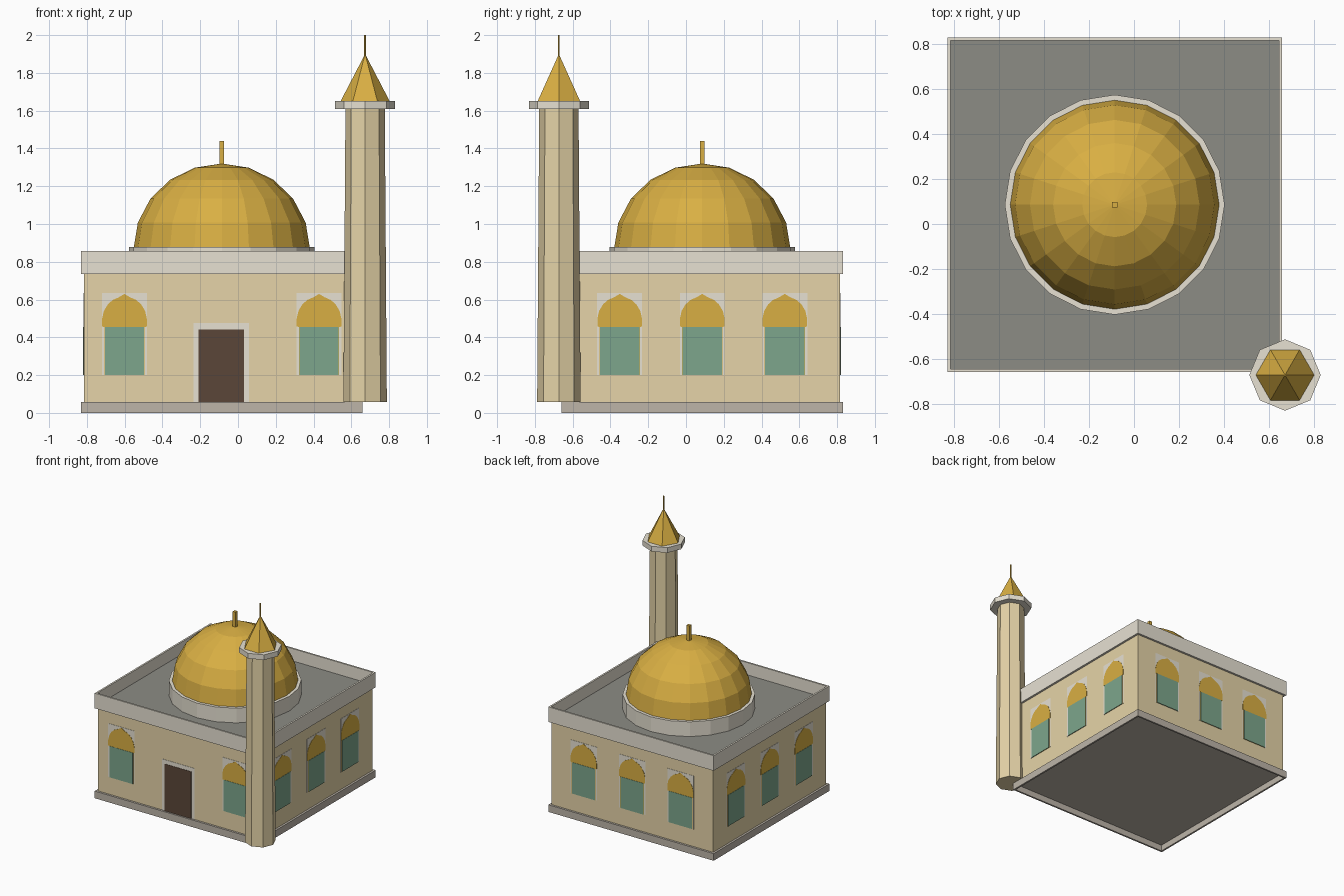
import bpy, bmesh, math
from mathutils import Matrix, Vector

if "Cube" in bpy.data.objects:
    bpy.data.objects.remove(bpy.data.objects["Cube"])


def mat(name, hexcol):
    lin = []
    for i in (0, 2, 4):
        c = int(hexcol[i:i + 2], 16) / 255
        lin.append(c / 12.92 if c <= 0.04045 else ((c + 0.055) / 1.055) ** 2.4)
    m = bpy.data.materials.new(name)
    m.diffuse_color = (*lin, 1)
    m.use_nodes = True
    m.node_tree.nodes["Principled BSDF"].inputs["Base Color"].default_value = m.diffuse_color
    return m


SAND = mat("sandstone", "E6D4A8")
TRIM = mat("pale_stone", "ECE6D7")
PLINTH = mat("grey_stone", "BDB5A9")
ROOF = mat("roof_grey", "8C8C85")
GOLD = mat("gold", "D9AF43")
WOOD = mat("dark_wood", "5B4638")
GLASS = mat("green_glass", "7DA68C")

CX, CY = -0.086, 0.086      # centre of the hall
HALF = 0.729                # half width of the walls
EAVE = 0.746                # half width of plinth and parapet


def finish(bm, name, *mats):
    bmesh.ops.recalc_face_normals(bm, faces=bm.faces[:])
    me = bpy.data.meshes.new(name)
    bm.to_mesh(me)
    bm.free()
    for m in mats:
        me.materials.append(m)
    ob = bpy.data.objects.new(name, me)
    bpy.context.collection.objects.link(ob)
    return ob


def box_bm(x, y, half, z0, z1):
    bm = bmesh.new()
    bmesh.ops.create_cube(bm, size=1)
    bmesh.ops.transform(bm, verts=bm.verts[:], matrix=Matrix.Translation((x, y, (z0 + z1) / 2))
                        @ Matrix.Diagonal((half * 2, half * 2, z1 - z0, 1)))
    return bm


def tray(name, z0, z1, up, depth, rim, floor):
    """Square box with its top (up=1) or bottom (up=-1) sunk inside a thin rim."""
    bm = box_bm(CX, CY, EAVE, z0, z1)
    face = max(bm.faces, key=lambda f: up * f.calc_center_median().z)
    bmesh.ops.inset_region(bm, faces=[face], thickness=0.02)
    well = bmesh.ops.extrude_face_region(bm, geom=[face])["geom"]
    bmesh.ops.translate(bm, vec=(0, 0, -up * depth),
                        verts=[v for v in well if isinstance(v, bmesh.types.BMVert)])
    for f in well:
        if isinstance(f, bmesh.types.BMFace):
            f.material_index = 1
    if face.is_valid:
        bmesh.ops.delete(bm, geom=[face], context='FACES_ONLY')
    return finish(bm, name, rim, floor)


def lathe(name, m, x, y, sides, profile):
    """Faceted solid from (radius, z) pairs; zero radius makes a tip."""
    bm = bmesh.new()
    rings = []
    for r, z in profile:
        if r == 0:
            rings.append([bm.verts.new((x, y, z))])
        else:
            rings.append([bm.verts.new((x + r * math.cos(2 * math.pi * i / sides),
                                        y + r * math.sin(2 * math.pi * i / sides), z))
                          for i in range(sides)])
    for a, b in zip(rings, rings[1:]):
        for i in range(sides):
            j = (i + 1) % sides
            if len(b) == 1:
                bm.faces.new((a[i], a[j], b[0]))
            else:
                bm.faces.new((a[i], a[j], b[j], b[i]))
    for ring in (rings[0], rings[-1]):
        if len(ring) > 1:
            bm.faces.new(ring)
    return finish(bm, name, m)


def plate(name, m, side, u, outline, depth):
    """Thin plate on wall number side (0 front, 1 right, 2 back, 3 left)."""
    bm = bmesh.new()
    f = bm.faces.new([bm.verts.new((u + px, -HALF + 0.001, pz)) for px, pz in outline])
    out = bmesh.ops.extrude_face_region(bm, geom=[f])
    bmesh.ops.translate(bm, vec=Vector((0, -depth - 0.001, 0)),
                        verts=[v for v in out["geom"] if isinstance(v, bmesh.types.BMVert)])
    bmesh.ops.transform(bm, verts=bm.verts[:], matrix=Matrix.Translation((CX, CY, 0))
                        @ Matrix.Rotation(side * math.pi / 2, 4, 'Z'))
    return finish(bm, name, m)


def rect(w, z0, z1):
    return [(-w, z0), (w, z0), (w, z1), (-w, z1)]


# Hall: plinth hollow underneath, walls, parapet around the sunken roof
tray("plinth", 0, 0.058, -1, 0.05, PLINTH, PLINTH)
finish(box_bm(CX, CY, HALF, 0.055, 0.74), "walls", SAND)
tray("parapet_and_roof", 0.734, 0.857, 1, 0.1, TRIM, ROOF)

# Dome on its drum, with finial
lathe("drum", TRIM, CX, CY, 20, [(0.49, 0.75), (0.49, 0.877)])
lathe("dome", GOLD, CX, CY, 20,
      [(0.467 * math.cos(math.radians(a)), 0.868 + 0.452 * math.sin(math.radians(a)))
       for a in range(0, 90, 18)] + [(0, 1.32)])
finish(box_bm(CX, CY, 0.013, 1.3, 1.44), "dome_finial", GOLD)

# Minaret
MX, MY = 0.673, -0.673
lathe("minaret_shaft", SAND, MX, MY, 8, [(0.115, 0.058), (0.104, 1.615)])
lathe("minaret_balcony", TRIM, MX, MY, 8, [(0.159, 1.608), (0.159, 1.65)])
lathe("minaret_spire", GOLD, MX, MY, 6, [(0.13, 1.65), (0, 1.9)])
lathe("minaret_spike", GOLD, MX, MY, 6, [(0.005, 1.87), (0.005, 2.0)])

# Windows: two beside the door, three on every other wall
half_arch = [(0.107, 0.2), (0.107, 0.455), (0.118, 0.457), (0.118, 0.5), (0.109, 0.54),
             (0.088, 0.575), (0.062, 0.598), (0.03, 0.612)]
arch = half_arch + [(0, 0.63)] + [(-x, z) for x, z in reversed(half_arch)]
for side in range(4):
    for u in ((-0.515, 0.515) if side == 0 else (-0.437, 0, 0.437)):
        plate("window_surround", TRIM, side, u, rect(0.119, 0.2, 0.635), 0.002)
        plate("window_arch", GOLD, side, u, arch, 0.004)
        plate("window_pane", GLASS, side, u, rect(0.104, 0.2, 0.455), 0.006)

# Door
plate("door_frame", TRIM, 0, -0.003, rect(0.147, 0.058, 0.475), 0.0025)
plate("door", WOOD, 0, -0.003, rect(0.12, 0.058, 0.442), 0.005)
